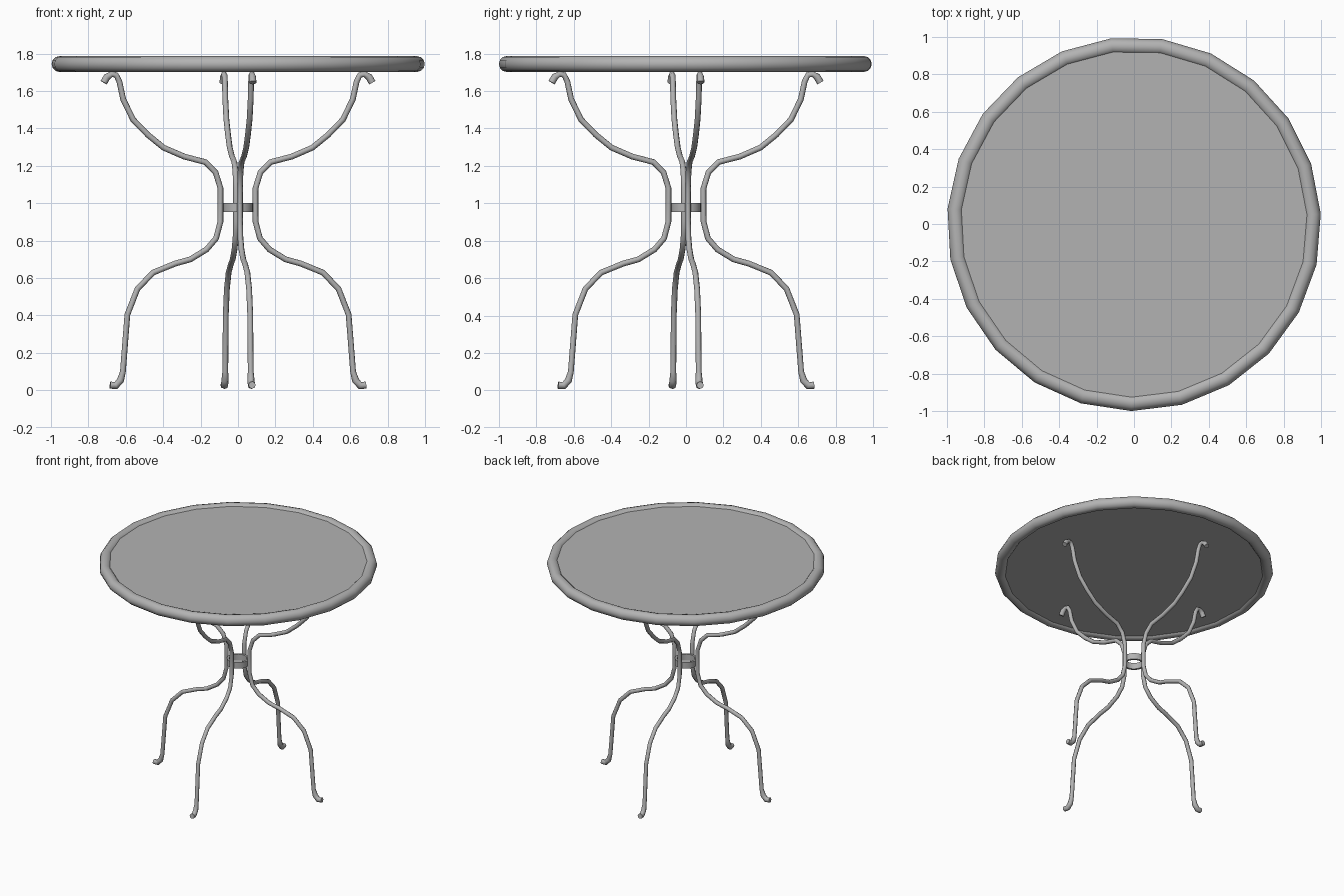
import bpy, bmesh, math

cube = bpy.data.objects.get("Cube")
if cube:
    bpy.data.objects.remove(cube, do_unlink=True)

SIDES = 23                      # facets around the table top
TURN = math.radians(3.1)
LEG_TURN = math.radians(6.3)

metal = bpy.data.materials.new("grey_metal")
metal.use_nodes = True
grey = (0.45, 0.45, 0.45, 1)
metal.diffuse_color = grey
metal.node_tree.nodes["Principled BSDF"].inputs["Base Color"].default_value = grey


def finish(obj, name, angle):
    obj.name = name
    obj.data.materials.clear()
    obj.data.materials.append(metal)
    bpy.ops.object.select_all(action='DESELECT')
    obj.select_set(True)
    bpy.context.view_layer.objects.active = obj
    bpy.ops.object.shade_smooth_by_angle(angle=math.radians(angle))
    return obj


# Rounded rim
bpy.ops.mesh.primitive_torus_add(major_segments=SIDES, minor_segments=12,
                                 major_radius=0.9575, minor_radius=0.0425,
                                 location=(0, 0, 1.744), rotation=(0, 0, TURN))
finish(bpy.context.object, "table_rim", 60)

# Flat panel set inside the rim
bpy.ops.mesh.primitive_cylinder_add(vertices=SIDES, radius=0.945, depth=0.053,
                                    location=(0, 0, 1.744))
panel = bpy.context.object
panel.rotation_euler.z = TURN - math.pi / 2
finish(panel, "table_panel", 30)

# Collar ring joining the legs
bm = bmesh.new()
profile = [(0.064, 0.952), (0.08, 0.952), (0.08, 1.0), (0.064, 1.0)]
verts = [bm.verts.new((r, 0, z)) for r, z in profile]
edges = [bm.edges.new((verts[i], verts[(i + 1) % 4])) for i in range(4)]
bmesh.ops.spin(bm, geom=verts + edges, axis=(0, 0, 1), cent=(0, 0, 0),
               angle=math.tau, steps=24, use_duplicate=False)
bmesh.ops.remove_doubles(bm, verts=bm.verts, dist=0.0005)
bmesh.ops.recalc_face_normals(bm, faces=bm.faces)
mesh = bpy.data.meshes.new("collar_ring")
bm.to_mesh(mesh)
bm.free()
ring = bpy.data.objects.new("collar_ring", mesh)
bpy.context.collection.objects.link(ring)
finish(ring, "collar_ring", 40)

# Leg path from the top hook to the curled foot: distance out, height
path = [(.722, 1.645), (.705, 1.675), (.68, 1.69), (.655, 1.685), (.638, 1.65),
        (.618, 1.557), (.565, 1.448), (.484, 1.365), (.40, 1.297), (.288, 1.249),
        (.175, 1.22), (.121, 1.166), (.094, 1.08), (.094, .903), (.118, .812),
        (.169, .753), (.256, .70), (.336, .678), (.455, .63), (.54, .544),
        (.595, .405), (.619, .10), (.632, .053), (.657, .025), (.688, .028)]

for i, name in enumerate(("left", "back", "right", "front")):
    curve = bpy.data.curves.new(name + "_leg", 'CURVE')
    curve.dimensions = '3D'
    curve.bevel_depth = 0.0155
    curve.bevel_resolution = 2
    curve.use_fill_caps = True
    line = curve.splines.new('POLY')
    line.points.add(len(path) - 1)
    for point, (r, z) in zip(line.points, path):
        point.co = (r, 0, z, 1)
        point.radius = 1.25 if z < 0.06 or r > 0.7 else 1
    leg = bpy.data.objects.new(name + "_leg", curve)
    bpy.context.collection.objects.link(leg)
    leg.rotation_euler.z = LEG_TURN + i * math.pi / 2
    bpy.ops.object.select_all(action='DESELECT')
    leg.select_set(True)
    bpy.context.view_layer.objects.active = leg
    bpy.ops.object.convert(target='MESH')
    finish(bpy.context.object, name + "_leg", 60)
